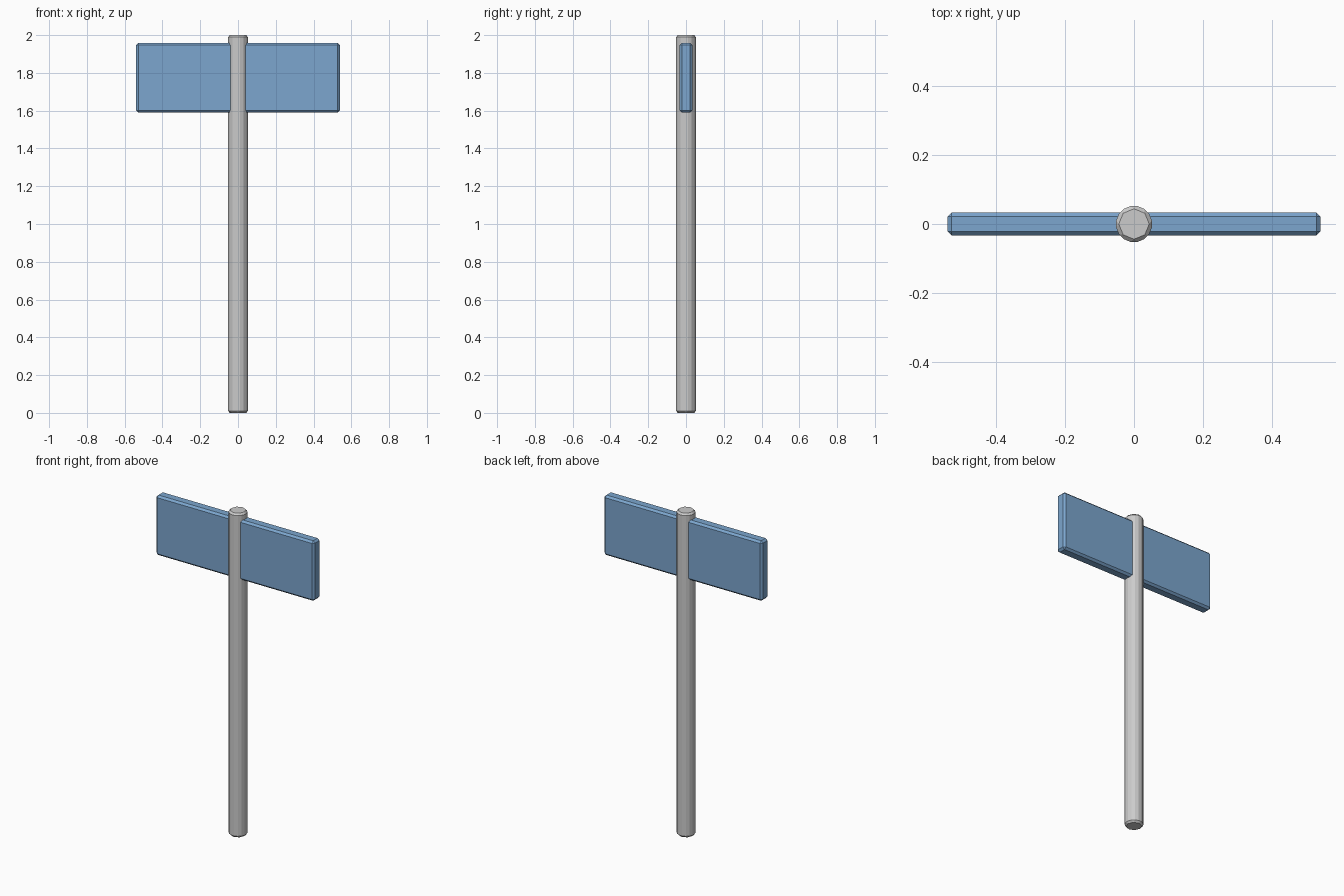
import bpy

if "Cube" in bpy.data.objects:
    bpy.data.objects.remove(bpy.data.objects["Cube"])


def chamfer(obj, width):
    """Single-segment bevel on every hard edge."""
    mod = obj.modifiers.new("chamfer", 'BEVEL')
    mod.width = width
    mod.segments = 1
    mod.limit_method = 'ANGLE'


# Post: eight-sided column with all edges chamfered
bpy.ops.mesh.primitive_cylinder_add(vertices=8, radius=0.056, depth=2.0,
                                    location=(0, 0, 1.0))
post = bpy.context.object
post.name = "post"
chamfer(post, 0.011)

# Sign board: flat panel passing through the top of the post
bpy.ops.mesh.primitive_cube_add(size=1, location=(0, 0, 1.774))
board = bpy.context.object
board.name = "sign_board"
board.scale = (1.08, 0.067, 0.37)
bpy.ops.object.transform_apply(location=False, rotation=False, scale=True)
chamfer(board, 0.012)

# Blue paint on the board
blue = bpy.data.materials.new("blue_paint")
blue.diffuse_color = (0.2, 0.38, 0.62, 1)
blue.use_nodes = True
blue.node_tree.nodes["Principled BSDF"].inputs["Base Color"].default_value = blue.diffuse_color
board.data.materials.append(blue)
